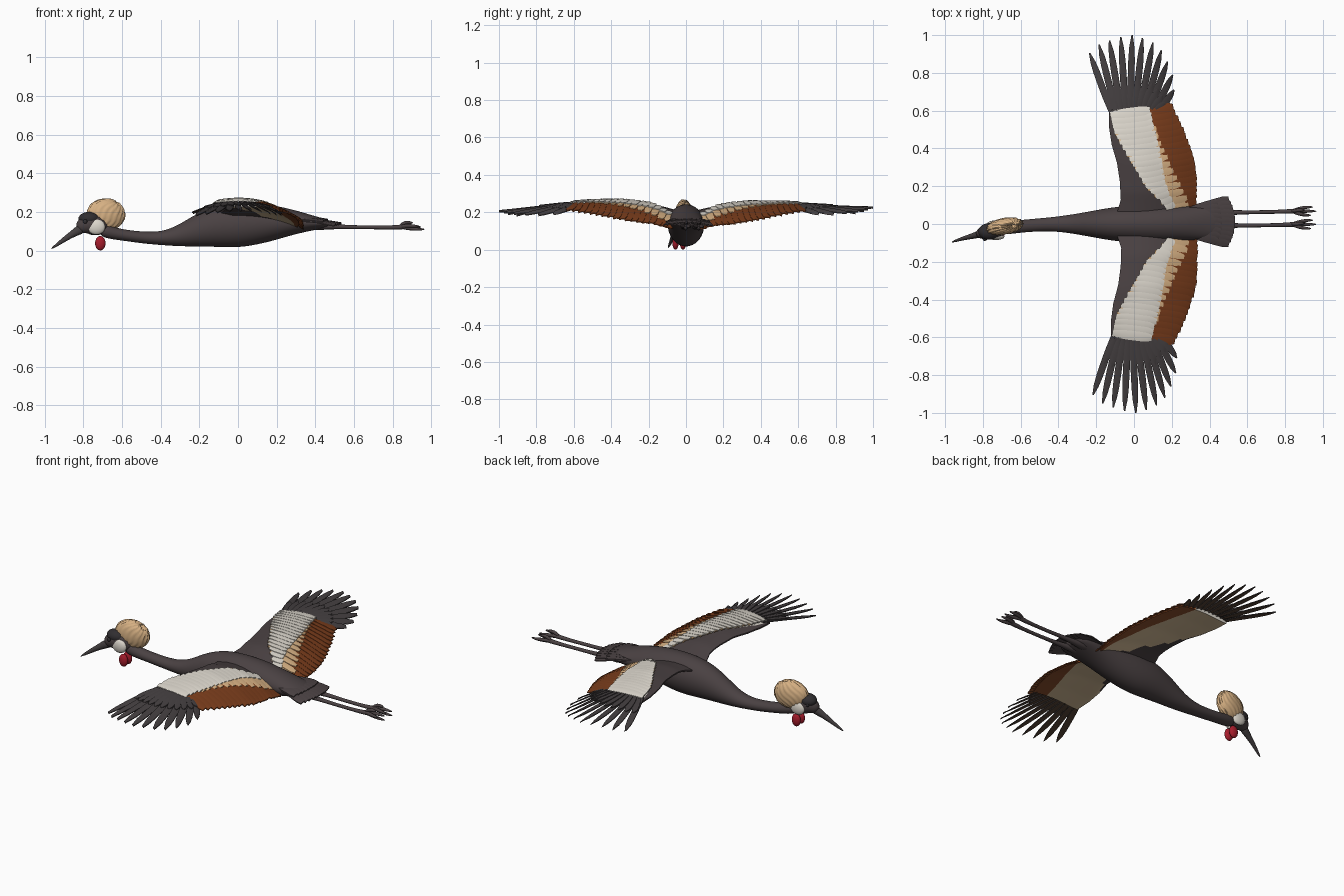
import bpy, bmesh, math, random
from mathutils import Vector, Matrix

random.seed(4)
cube = bpy.data.objects.get("Cube")
if cube:
    bpy.data.objects.remove(cube, do_unlink=True)


def material(name, r, g, b):
    m = bpy.data.materials.new(name)
    m.diffuse_color = (r, g, b, 1)
    m.use_nodes = True
    bsdf = m.node_tree.nodes["Principled BSDF"]
    bsdf.inputs["Base Color"].default_value = (r, g, b, 1)
    bsdf.inputs["Roughness"].default_value = 0.8
    return m


charcoal = material("charcoal plumage", .068, .053, .055)
slate = material("slate flight feather", .058, .050, .052)
umber = material("umber underside", .09, .055, .036)
black = material("black crown", .03, .027, .03)
white = material("ivory covert", .72, .68, .61)
tan = material("golden tan", .68, .44, .23)
under_tan = material("tan underside", .66, .5, .31)
chestnut = material("chestnut", .19, .045, .011)
under_chestnut = material("chestnut underside", .25, .075, .025)
red = material("red wattle", .38, .012, .025)


def finish(name, bm, mats, subdiv=0, angle=40):
    bmesh.ops.recalc_face_normals(bm, faces=bm.faces)
    mesh = bpy.data.meshes.new(name)
    bm.to_mesh(mesh)
    bm.free()
    for m in mats:
        mesh.materials.append(m)
    mesh.shade_smooth()
    mesh.set_sharp_from_angle(angle=math.radians(angle))
    obj = bpy.data.objects.new(name, mesh)
    bpy.context.collection.objects.link(obj)
    if subdiv:
        mod = obj.modifiers.new("smooth", "SUBSURF")
        mod.levels = mod.render_levels = subdiv


def add_loft(bm, stations, sides=12):
    """Skin elliptical rings: x, y, z, side radius, upright radius."""
    pts = [Vector(s[:3]) for s in stations]
    rings = []
    for i, s in enumerate(stations):
        along = (pts[min(i + 1, len(pts) - 1)] - pts[max(i - 1, 0)]).normalized()
        side = Vector((0, 1, 0))
        side = (side - along * side.dot(along)).normalized()
        up = side.cross(along)
        turn = [math.tau * k / sides for k in range(sides)]
        rings.append([bm.verts.new(pts[i] + side * s[3] * math.cos(a) + up * s[-1] * math.sin(a))
                      for a in turn])
    for a, b in zip(rings, rings[1:]):
        for k in range(sides):
            j = (k + 1) % sides
            bm.faces.new((a[k], a[j], b[j], b[k]))
    bm.faces.new(rings[0])
    bm.faces.new(rings[-1])


def loft(name, stations, mat, sides=12, subdiv=2):
    bm = bmesh.new()
    add_loft(bm, stations, sides)
    finish(name, bm, [mat], subdiv, 70)


def ellipsoid(name, centre, radii, mat):
    bm = bmesh.new()
    bmesh.ops.create_uvsphere(bm, u_segments=24, v_segments=14, radius=1)
    for v in bm.verts:
        v.co = Vector(c + r * p for c, r, p in zip(centre, radii, v.co))
    finish(name, bm, [mat], angle=70)


def curve(keys, t):
    """Linear reading of evenly spaced keys."""
    f = min(max(t, 0), 1) * (len(keys) - 1)
    i = min(int(f), len(keys) - 2)
    return keys[i] + (keys[i + 1] - keys[i]) * (f - i)


def shell(bm, tops, bottoms, top_mat, bottom_mat):
    """Close two matching vertex grids into one thin solid."""
    rows, cols = len(tops), len(tops[0])
    for i in range(rows - 1):
        for j in range(cols - 1):
            for grid, rule in ((tops, top_mat), (bottoms, bottom_mat)):
                f = bm.faces.new((grid[i][j], grid[i + 1][j], grid[i + 1][j + 1], grid[i][j + 1]))
                f.material_index = rule(i, j)
    rim = [(i, 0) for i in range(rows)] + [(rows - 1, j) for j in range(1, cols)]
    rim += [(i, cols - 1) for i in range(rows - 2, -1, -1)] + [(0, j) for j in range(cols - 2, 0, -1)]
    for (a, b), (c, d) in zip(rim, rim[1:] + rim[:1]):
        f = bm.faces.new((tops[a][b], tops[c][d], bottoms[c][d], bottoms[a][b]))
        f.material_index = top_mat(a, min(b, cols - 2))


POINTED = [.6, .8, .95, 1, 1, .95, .75, .2]
BLUNT = [.6, .8, .95, 1, 1, 1, .95, .6]


def feather(bm, base, tip, width, surface, lift, tilt, vane):
    base, tip = Vector(base), Vector(tip)
    along = tip - base
    across = Vector((-along.y, along.x)).normalized() * width / 2
    tops, bottoms = [], []
    for i, w in enumerate(vane):
        top, bottom = [], []
        for c in (-1, 0, 1):
            p = base + along * i / (len(vane) - 1) + across * c * w
            z = surface(p.x, p.y) + lift + c * tilt + (.003 if c == 0 else 0)
            top.append(bm.verts.new((p.x, p.y, z)))
            bottom.append(bm.verts.new((p.x, p.y, z - .005)))
        tops.append(top)
        bottoms.append(bottom)
    shell(bm, tops, bottoms, lambda i, j: 0, lambda i, j: 1)


# Body, neck, head and bill
loft("body_and_neck", [
    (-.71, -.028, .11, .03, .035), (-.66, -.02, .092, .034, .033), (-.58, -.01, .078, .034, .029),
    (-.48, -.003, .066, .035, .031), (-.39, 0, .063, .042, .036), (-.3, 0, .075, .056, .056),
    (-.2, 0, .105, .075, .088), (-.1, 0, .125, .093, .11), (0, 0, .13, .1, .117),
    (.1, 0, .138, .1, .108), (.2, 0, .145, .095, .09), (.3, .004, .147, .09, .062),
    (.4, .008, .142, .09, .036), (.48, .01, .14, .075, .016)], charcoal, 16)
loft("head", [
    (-.675, -.02, .115, .02, .025), (-.7, -.025, .122, .038, .045), (-.73, -.032, .132, .046, .058),
    (-.765, -.039, .14, .047, .06), (-.8, -.047, .132, .037, .046), (-.83, -.055, .11, .02, .025)], charcoal)
loft("bill", [
    (-.8, -.048, .118, .024, .03), (-.84, -.06, .096, .017, .021), (-.88, -.07, .07, .013, .015),
    (-.92, -.081, .042, .009, .011), (-.95, -.091, .02, .006, .006), (-.966, -.096, .009, .002, .002)], slate)
ellipsoid("crown_cap", (-.77, -.04, .164), (.055, .043, .036), black)
for label, s in (("back", 1), ("front", -1)):
    ellipsoid(label + "_cheek", (-.732, -.033 + s * .034, .122), (.046, .018, .04), white)
    ellipsoid(label + "_eye", (-.79, -.045 + s * .037, .15), (.011, .007, .011), black)
    ellipsoid(label + "_wattle", (-.712, -.036 + s * .02, .038), (.027, .017, .037), red)

# Crest: a flat puff with strands running from the nape to the rim
bm = bmesh.new()
bmesh.ops.create_uvsphere(bm, u_segments=72, v_segments=18, radius=1)
for v in bm.verts:
    strand = math.sin(18 * math.atan2(v.co.y, v.co.x) + 2 * math.sin(4 * v.co.z))
    v.co *= 1 + .035 * strand + random.uniform(-.015, .015)
bm.transform(Matrix.Rotation(math.radians(35), 4, "Y"))
for v in bm.verts:
    x, y, z = v.co
    v.co = (-.684 + .098 * x, -.012 + .044 * y + .014 * x, .185 + .083 * z)
finish("crest", bm, [tan], angle=60)


# Tail fan
def tail_surface(x, y):
    return .165 - .9 * y * y - .16 * max(0, x - .4)


bm = bmesh.new()
for layer, (count, length) in enumerate(((11, .24), (9, .17))):
    for k in range(count):
        u = 2 * k / (count - 1) - 1
        a = u * math.radians(30)
        tip = (.295 + length * math.cos(a), .012 + .06 * u + length * .5 * math.sin(a))
        feather(bm, (.28, .01 + .055 * u), tip, .048, tail_surface, layer * .007 - .004 * abs(u), .003, BLUNT)
finish("tail_feathers", bm, [charcoal, charcoal])

# Trailing legs and feet
for label, y in (("back", .062), ("front", -.008)):
    loft(label + "_leg", [
        (.36, y * .8, .125, .03, .025), (.46, y * .9, .125, .022, .018), (.53, y, .123, .012, .012),
        (.66, y, .12, .011, .01), (.8, y + .004, .119, .011, .011), (.85, y + .006, .123, .016, .015),
        (.88, y + .007, .123, .011, .011)], charcoal, 8, 1)
    bm = bmesh.new()
    for spread, length, drop in ((-.022, .09, .004), (0, .118, -.012), (.022, .1, .0), (.006, .055, .022)):
        root = y + .006
        add_loft(bm, [(.83, root, .123, .009), (.85 + length * .3, root + spread * .7, .126 + drop, .011),
                      (.85 + length * .7, root + spread, .122 + drop, .009),
                      (.85 + length, root + spread, .122 + drop, .003)], 8)
    finish(label + "_toes", bm, [charcoal], 1, 70)

# Wing plan: chordwise lines at even steps from root to wrist
ROOT, WRIST = .03, .615
LEAD = [-.1, -.07, -.075, -.09, -.118, -.133, -.132]
DARK_END = [.22, .15, .055, .0, -.06, -.11, -.13]
WHITE_END = [.25, .2, .165, .15, .13, .105, .08]
TAN_END = [.3, .285, .235, .19, .147, .11, .085]
TRAIL = [.3, .31, .31, .295, .265, .225, .18]
TIP_LINE = [.33, .332, .332, .322, .292, .252, .205]
RIDGE = [.2, .246, .262, .26, .248, .23, .212]
BANDS = ((LEAD, DARK_END, 5), (DARK_END, WHITE_END, 5), (WHITE_END, TAN_END, 2), (TAN_END, TRAIL, 3))
HAND_X = [-.235, -.185, -.13, -.07, -.01, .045, .1, .145, .178, .205, .212]
HAND_Y = [.905, .95, .972, .99, 1, .985, .96, .92, .86, .79, .71]
SPAN_STEPS = 24


def wing_surface(x, y):
    return curve(RIDGE, y) - (x * x if x > 0 else .6 * x * x)


def wing_part(name, bm, mats, side):
    """Pose for one side: the front wing sweeps back, the back wing lifts at the tip."""
    for v in bm.verts:
        if side < 0:
            v.co.x += .02 * v.co.y
        else:
            v.co.z += .07 * v.co.y ** 2 - .05 * v.co.y
        v.co.y *= side
    finish(name, bm, mats)


def feather_row(count, start, end, lift, first, last):
    bm = bmesh.new()
    for k in range(count):
        t = first + (last - first) * k / (count - 1)
        y = ROOT + (WRIST - ROOT) * t
        tip = curve(end, t) + random.uniform(-.003, .003)
        feather(bm, (curve(start, t), y - .02), (tip, y + .006), .05, wing_surface, lift, -.003, BLUNT)
    return bm


for label, side in (("back", 1), ("front", -1)):
    # Arm panel with colour bands
    bm = bmesh.new()
    tops, bottoms, bands = [], [], []
    for i in range(SPAN_STEPS + 1):
        t = i / SPAN_STEPS
        y = ROOT + (WRIST - ROOT) * t
        xs = []
        for b, (start, end, steps) in enumerate(BANDS):
            for k in range(steps):
                xs.append(curve(start, t) + (curve(end, t) - curve(start, t)) * k / steps)
                if i == 0:
                    bands.append(b)
        xs.append(curve(TRAIL, t))
        top, bottom = [], []
        for x in xs:
            v = (x - xs[0]) / (xs[-1] - xs[0])
            thick = .008 + (.045 + .05 * (1 - t) ** 2) * math.sqrt(v) * (1 - v)
            z = wing_surface(x, y) - .012 * (1 - v) ** 6
            top.append(bm.verts.new((x, y, z)))
            bottom.append(bm.verts.new((x, y, z - thick)))
        tops.append(top)
        bottoms.append(bottom)

    def underside(i, j):
        # Dark wedge by the shoulder, tan lining, chestnut trailing strip
        if bands[j] == 0 and j < 5 - 8 * i / SPAN_STEPS:
            return 0
        return 5 if bands[j] == 3 else 4

    shell(bm, tops, bottoms, lambda i, j: bands[j], underside)
    wing_part(label + "_wing_arm", bm, [charcoal, white, tan, chestnut, under_tan, under_chestnut], side)

    # Arm feathers, overlapping from trailing edge forward
    wing_part(label + "_secondaries", feather_row(18, WHITE_END, TIP_LINE, .003, .1, 1),
              [chestnut, under_chestnut], side)
    wing_part(label + "_inner_coverts", feather_row(12, DARK_END, TAN_END, .006, .12, .8),
              [tan, under_tan], side)
    wing_part(label + "_white_coverts", feather_row(18, DARK_END, WHITE_END, .009, .13, .97),
              [white, under_tan], side)

    # Hand feathers: long fingers and the short row over their roots
    bm = bmesh.new()
    for k, (x, y) in enumerate(zip(HAND_X, HAND_Y)):
        base = Vector((-.112 + .023 * k, .57))
        tip = Vector((x, y))
        feather(bm, base, tip, .036, wing_surface, -.004, .004, POINTED)
        feather(bm, base + Vector((0, .035)), base.lerp(tip, .5), .036, wing_surface, .002, .003, POINTED)
    wing_part(label + "_primaries", bm, [slate, umber], side)
